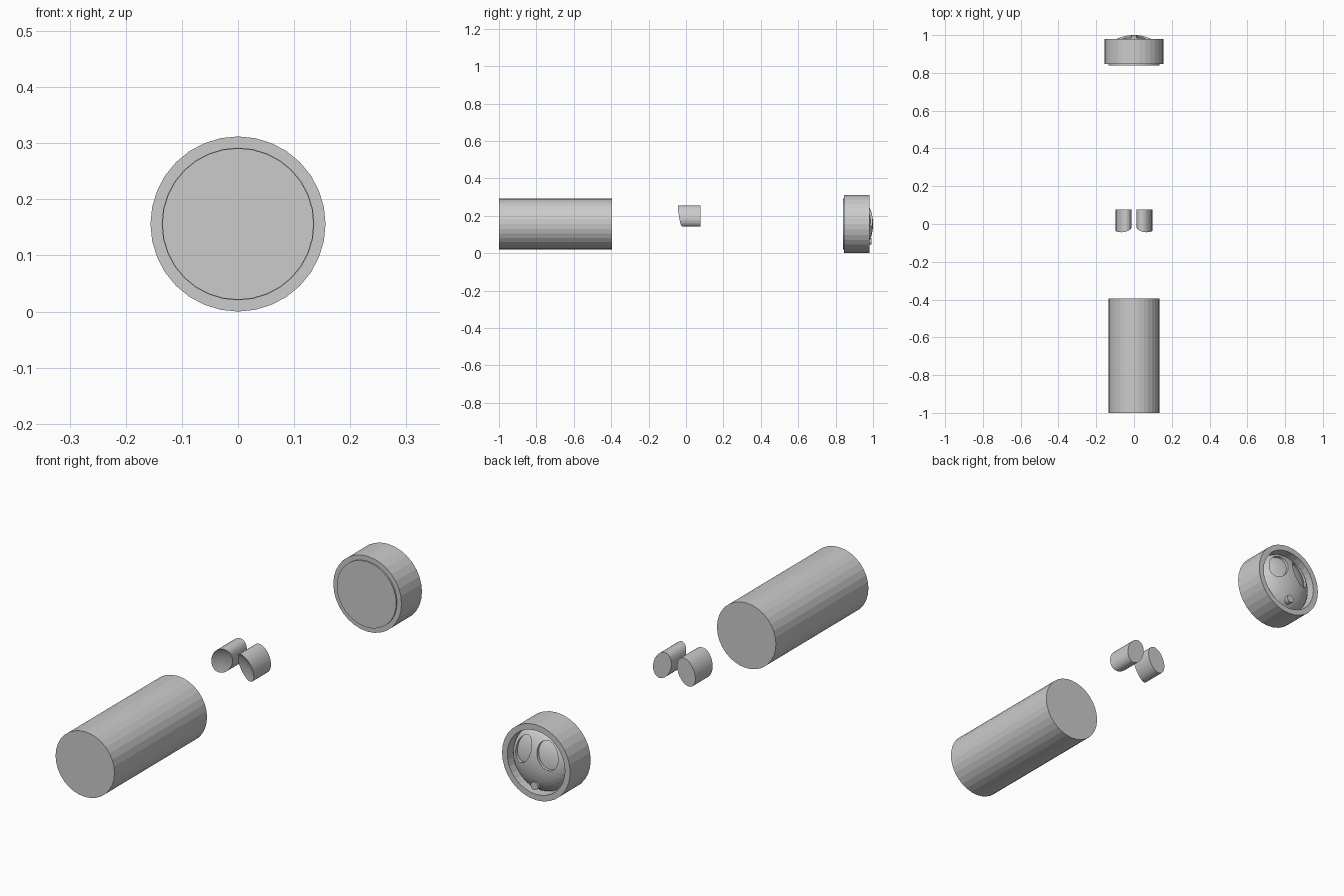
import bpy, bmesh
from math import sin, cos, pi, sqrt, radians

if "Cube" in bpy.data.objects:
    bpy.data.objects.remove(bpy.data.objects["Cube"])

CZ = 0.156                 # height of the common axis
DOME_R, DOME_H, DOME_Y = 0.131, 0.07, 0.93


def dome(r):
    """Y of the domed face at distance r from the axis."""
    return DOME_Y + DOME_H * sqrt(max(0, 1 - (r / DOME_R) ** 2))


def finish(name, bm):
    bmesh.ops.remove_doubles(bm, verts=bm.verts, dist=1e-5)
    bmesh.ops.recalc_face_normals(bm, faces=bm.faces)
    me = bpy.data.meshes.new(name)
    bm.to_mesh(me)
    bm.free()
    ob = bpy.data.objects.new(name, me)
    bpy.context.collection.objects.link(ob)
    return ob


def lathe(name, profile, cz=CZ, n=32):
    """Spin (radius, y) points about a y-directed axis; ends are capped."""
    bm = bmesh.new()
    rings = [[bm.verts.new((r * cos(2 * pi * i / n), y, cz + r * sin(2 * pi * i / n)))
              for i in range(n)] for r, y in profile]
    for a, b in zip(rings, rings[1:]):
        for i in range(n):
            j = (i + 1) % n
            bm.faces.new((a[i], a[j], b[j], b[i]))
    bm.faces.new(rings[0])
    bm.faces.new(rings[-1])
    return finish(name, bm)


def eye(name, side, shift=0.0, n=32, steps=6):
    """Tilted oval plug, flat behind, hollowed in front to fit the dome."""
    bm = bmesh.new()
    t = radians(22) * side
    cx, cz = 0.055 * side, CZ + 0.043

    def point(k, i, y=None):
        u = 0.0386 * k * cos(2 * pi * i / n)
        v = 0.0584 * k * sin(2 * pi * i / n)
        x, z = cx + u * cos(t) - v * sin(t), cz + u * sin(t) + v * cos(t)
        if y is None:
            y = dome(sqrt(x * x + (z - CZ) ** 2)) - 1.01
        return bm.verts.new((x, y + shift, z))

    centre = point(0, 0)
    rings = [[point(k / steps, i) for i in range(n)] for k in range(1, steps + 1)]
    rings.append([point(1, i, 0.077) for i in range(n)])
    for i in range(n):
        j = (i + 1) % n
        bm.faces.new((centre, rings[0][i], rings[0][j]))
        for a, b in zip(rings, rings[1:]):
            bm.faces.new((a[i], a[j], b[j], b[i]))
    bm.faces.new(rings[-1])
    return finish(name, bm)


# Long round body
lathe("body", [(0.135, -1.0), (0.135, -0.395)])

# Loose eye plugs
eye("eye_left", -1)
eye("eye_right", 1)

# Head cap: stepped front, thick rim, recessed dome behind
profile = [(0.136, 0.84), (0.136, 0.846), (0.156, 0.846), (0.156, 0.98), (0.132, 0.98)]
steps = 12
profile += [(DOME_R * cos(pi / 2 * k / steps), DOME_Y + DOME_H * sin(pi / 2 * k / steps))
            for k in range(steps)]
profile.append((0.002, DOME_Y + DOME_H))
cap = lathe("head_cap", profile)

# Eye sockets sunk slightly into the dome
for side in (-1, 1):
    cutter = eye("socket_cutter", side, shift=1.01 - 0.012)
    cutter.hide_render = True
    mod = cap.modifiers.new("socket", "BOOLEAN")
    mod.object, mod.operation, mod.solver = cutter, "DIFFERENCE", "EXACT"
    bpy.context.view_layer.objects.active = cap
    bpy.ops.object.modifier_apply(modifier=mod.name)
    bpy.data.objects.remove(cutter)

# Small round peg under the eyes
lathe("nose_peg", [(0.017, 0.95), (0.017, 0.992)], cz=CZ - 0.093, n=16)
